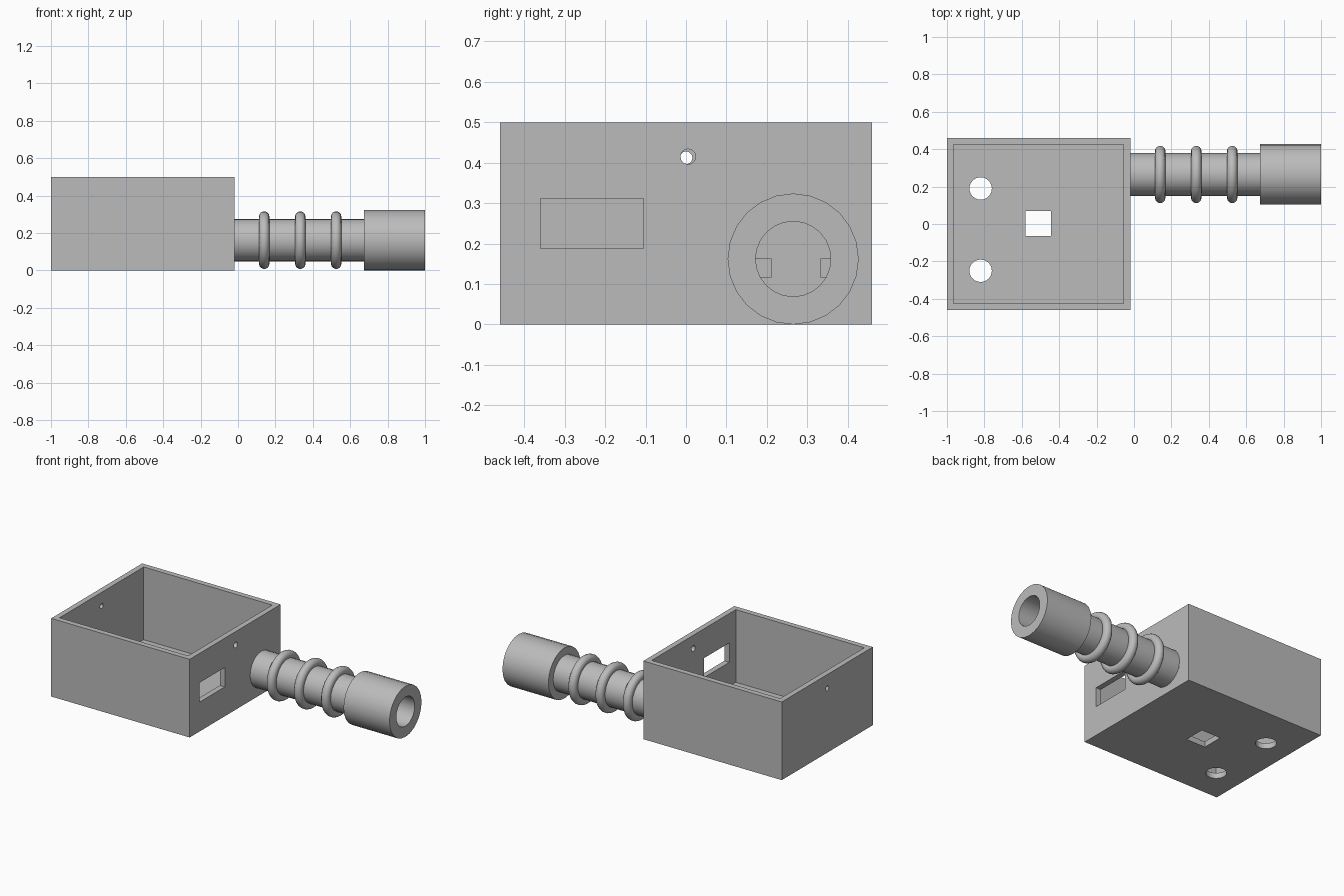
import bpy
import bmesh
import math
from mathutils import Matrix, Vector

cube = bpy.data.objects.get("Cube")
if cube:
    bpy.data.objects.remove(cube, do_unlink=True)

# One plain grey for the whole model
grey = bpy.data.materials.new("plain grey")
grey.use_nodes = True
grey.diffuse_color = (0.5, 0.5, 0.5, 1)
grey.node_tree.nodes["Principled BSDF"].inputs["Base Color"].default_value = (0.5, 0.5, 0.5, 1)


def finish(bm, name):
    bmesh.ops.recalc_face_normals(bm, faces=bm.faces)
    mesh = bpy.data.meshes.new(name)
    bm.to_mesh(mesh)
    bm.free()
    mesh.materials.append(grey)
    obj = bpy.data.objects.new(name, mesh)
    bpy.context.collection.objects.link(obj)
    return obj


def block(name, low, high):
    low, high = Vector(low), Vector(high)
    bm = bmesh.new()
    bmesh.ops.create_cube(bm, size=1, matrix=Matrix.Translation((low + high) / 2)
                          @ Matrix.Diagonal((high - low).to_4d()))
    return finish(bm, name)


def rod(name, center, radius, depth, axis="Z", sides=24):
    bm = bmesh.new()
    turn = Matrix.Rotation(math.pi / 2, 4, "Y") if axis == "X" else Matrix.Identity(4)
    bmesh.ops.create_cone(bm, cap_ends=True, segments=sides, radius1=radius, radius2=radius,
                          depth=depth, matrix=Matrix.Translation(center) @ turn)
    return finish(bm, name)


def select(obj):
    bpy.ops.object.select_all(action="DESELECT")
    obj.select_set(True)
    bpy.context.view_layer.objects.active = obj


def cut(obj, cutter):
    select(obj)
    mod = obj.modifiers.new("cut", "BOOLEAN")
    mod.operation, mod.solver, mod.object = "DIFFERENCE", "EXACT", cutter
    bpy.ops.object.modifier_apply(modifier=mod.name)
    bpy.data.objects.remove(cutter, do_unlink=True)


def revolve(name, profile, center, sides=24):
    """Turn a closed (x, radius) profile about the x axis."""
    bm = bmesh.new()
    verts = [bm.verts.new((x, 0, r)) for x, r in profile]
    edges = [bm.edges.new((a, b)) for a, b in zip(verts, verts[1:] + verts[:1])]
    bmesh.ops.spin(bm, geom=verts + edges, cent=(0, 0, 0), axis=(1, 0, 0),
                   angle=math.tau, steps=sides)
    bmesh.ops.remove_doubles(bm, verts=bm.verts, dist=0.0005)
    bmesh.ops.translate(bm, verts=bm.verts, vec=center)
    obj = finish(bm, name)
    select(obj)
    bpy.ops.object.shade_smooth_by_angle(angle=math.radians(35))
    return obj


# Open box with thin walls and floor
box = block("open_box", (-1, -0.46, 0), (-0.02, 0.46, 0.5))
cut(box, block("cavity", (-0.965, -0.425, 0.035), (-0.055, 0.425, 0.6)))

# Floor holes: two round, one square
for y in (-0.25, 0.19):
    cut(box, rod("round_hole", (-0.82, y, 0.02), 0.06, 0.1))
cut(box, block("square_hole", (-0.58, -0.065, -0.1), (-0.445, 0.07, 0.1)))

# Side window, wire slots behind the tube, and small screw holes
cut(box, block("window", (-0.1, -0.36, 0.188), (0.1, -0.105, 0.312)))
for y in (0.172, 0.333):
    cut(box, block("wire_slot", (-0.1, y, 0.117), (0.1, y + 0.04, 0.162)))
cut(box, rod("screw_hole", (-0.02, 0.005, 0.415), 0.019, 0.2, "X", 12))
cut(box, rod("screw_hole", (-1, 0, 0.412), 0.016, 0.2, "X", 12))

# Hollow tube with a thicker end collar
axis = (0, 0.265, 0.162)
revolve("tube_and_collar", [(-0.02, 0.093), (-0.02, 0.114), (0.675, 0.114),
                            (0.675, 0.162), (1, 0.162), (1, 0.093)], axis)

# Three rounded rings around the tube
for x in (0.14, 0.333, 0.525):
    section = [(x + 0.028 * math.cos(a), 0.126 + 0.028 * math.sin(a))
               for a in (math.tau * i / 14 for i in range(14))]
    revolve("tube_ring", section, axis, 30)
